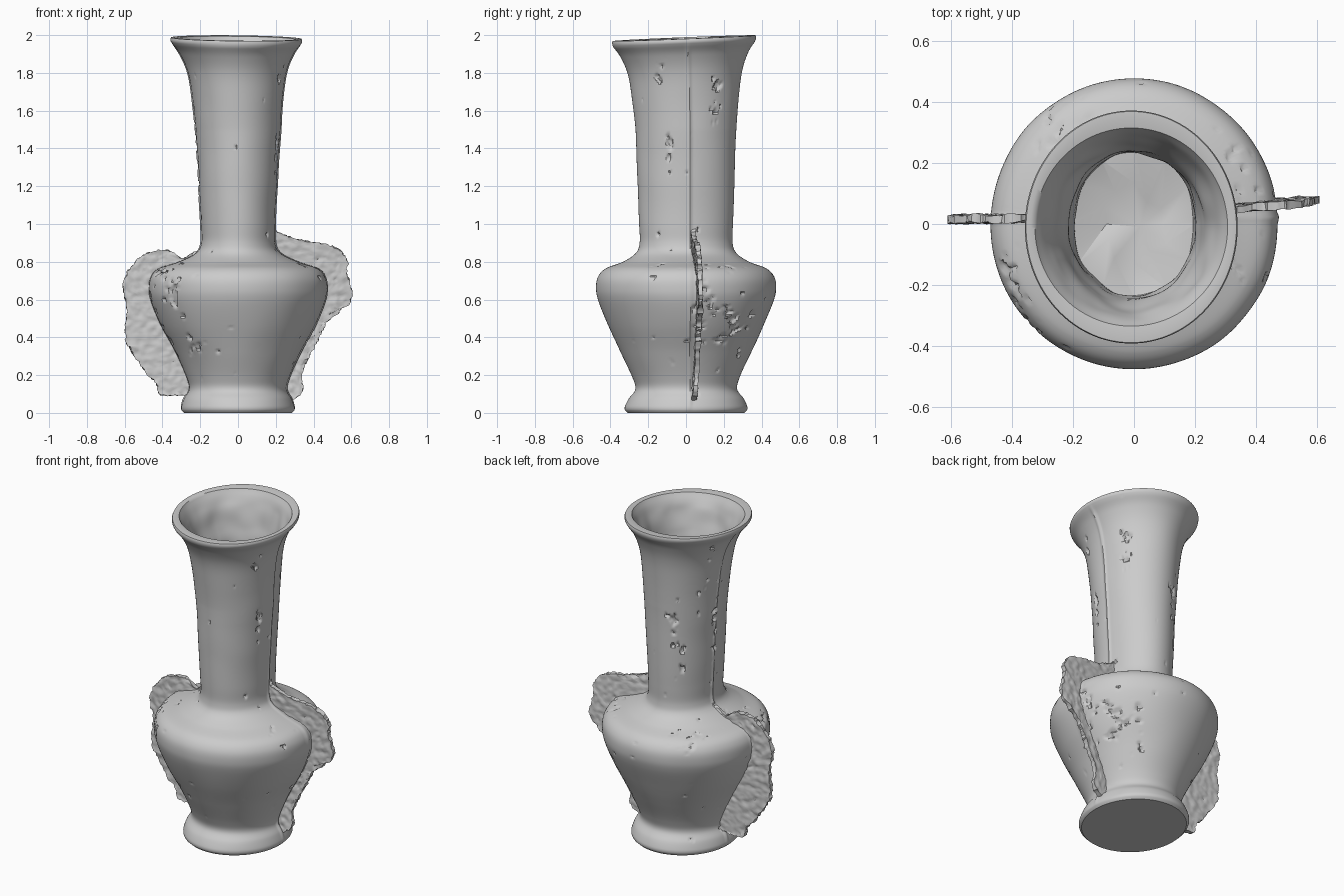
import bpy, bmesh, math, random
from mathutils import Vector, noise

if "Cube" in bpy.data.objects:
    bpy.data.objects.remove(bpy.data.objects["Cube"])

random.seed(4)
SEG = 240


def spline(pts, step):
    """Resample a point list along a Catmull-Rom curve."""
    pts = [Vector(p) for p in pts]
    full = [pts[0] * 2 - pts[1]] + pts + [pts[-1] * 2 - pts[-2]]
    out = []
    for a, b, c, d in zip(full, full[1:], full[2:], full[3:]):
        n = max(1, round((c - b).length / step))
        for i in range(n):
            t = i / n
            out.append(0.5 * (2 * b + (c - a) * t + (2 * a - 5 * b + 4 * c - d) * t * t
                              + (3 * b - a - 3 * c + d) * t ** 3))
    return out + [pts[-1]]


def finish(bm, name, angle):
    bmesh.ops.recalc_face_normals(bm, faces=bm.faces)
    me = bpy.data.meshes.new(name)
    bm.to_mesh(me)
    bm.free()
    ob = bpy.data.objects.new(name, me)
    bpy.context.collection.objects.link(ob)
    bpy.ops.object.select_all(action='DESELECT')
    ob.select_set(True)
    bpy.context.view_layer.objects.active = ob
    bpy.ops.object.shade_smooth_by_angle(angle=math.radians(angle))
    return ob


# Profiles as (x radius, y radius, z): the neck is oval, the belly round
outer = spline([(.298, .322, .012), (.30, .325, .03), (.285, .305, .075), (.258, .27, .125),
                (.272, .285, .19), (.33, .345, .32), (.405, .41, .46), (.46, .463, .59),
                (.472, .477, .66), (.462, .467, .72), (.42, .425, .765), (.315, .335, .80),
                (.225, .268, .845), (.195, .247, .90), (.195, .248, 1.0), (.205, .255, 1.2),
                (.22, .265, 1.45), (.24, .283, 1.68), (.262, .305, 1.81), (.30, .34, 1.90),
                (.338, .374, 1.95), (.348, .38, 1.965)], .011)
rim = [Vector(p) for p in [(.349, .382, 1.975), (.345, .379, 1.984), (.33, .355, 1.985)]]
inner = spline([(.316, .325, 1.981), (.285, .30, 1.93), (.245, .27, 1.83),
                (.212, .245, 1.68), (.198, .232, 1.46)], .014)

# Casting flaws as (angle, height, angular size, height size)
patches = [(-140, .64, 14, .15), (-135, .35, 15, .12), (-148, .74, 22, .06), (25, .76, 20, .06),
           (40, .45, 24, .2), (130, .77, 20, .05), (150, 1.7, 12, .2), (175, 1.35, 8, .4),
           (-25, 1.8, 10, .1), (-20, 1.35, 5, .3), (35, 1.6, 8, .25), (12, .6, 9, .3),
           (188, .45, 9, .3), (125, 1.15, 12, .15), (-30, .76, 14, .04), (110, 1.4, 14, .2)]


def flaw(ang, z, p):
    """Pit depth on the outer wall at an angle and height."""
    w = 0
    for a, h, sa, sh in patches:
        d = (math.degrees(ang) - a + 180) % 360 - 180
        w = max(w, math.exp(-(d / sa) ** 2 - ((z - h) / sh) ** 2))
    n = noise.noise(p * 17) * .6 + noise.noise(p * 38) * .5
    pit = max(0, min(1, (n - .58 + .48 * w) * 7))
    return .014 * pit - .003 * noise.noise(p * 5)


def seam(ang, rad):
    """Raised mould line on both sides."""
    y = math.sin(ang) * rad - .02
    return .007 * math.exp(-(y / .009) ** 2)


# Vase: one skin running over the outer wall, rim and inner neck
bm = bmesh.new()
rings = []
for kind, rows in (("out", outer), ("rim", rim), ("in", inner)):
    for rx, ry, z in rows:
        ring = []
        up = max(0, min(1, (z - 1.5) / .45))
        for k in range(SEG):
            a = math.tau * k / SEG
            c, s = math.cos(a), math.sin(a)
            p = Vector((rx * c, ry * s, z))
            d = 0
            if kind == "out":
                edge = min(1, (z - .012) / .05, (1.965 - z) / .05)
                d = edge * (seam(a, ry) - flaw(a, z, p))
            elif kind == "in":
                d = min(1, (1.981 - z) / .08) * .011 * noise.noise(p * 9)
            p += Vector((c * d, s * d, 0))
            p.x -= .009 * up
            p.y -= .01 * up
            p.z += up * (.04 * p.y - .012 * p.x)
            ring.append(bm.verts.new(p))
        rings.append(ring)
for r0, r1 in zip(rings, rings[1:]):
    for k in range(SEG):
        j = (k + 1) % SEG
        bm.faces.new((r0[k], r0[j], r1[j], r1[k]))

# Flat foot
foot = [bm.verts.new((v.co.x * .96, v.co.y * .96, 0)) for v in rings[0]]
for k in range(SEG):
    j = (k + 1) % SEG
    bm.faces.new((foot[k], foot[j], rings[0][j], rings[0][k]))
bm.faces.new(foot)

# Coarse, jagged floor blocking the neck
core = []
for k in range(12):
    a, r = math.tau * k / 12, random.uniform(.08, .14)
    core.append(bm.verts.new((r * math.cos(a), r * math.sin(a), 1.44 + random.uniform(-.02, .02))))
last = rings[-1]
n = SEG // 12
for k in range(12):
    for i in range(n):
        bm.faces.new((last[k * n + i], last[(k * n + i + 1) % SEG], core[k]))
    bm.faces.new((core[k], last[(k * n + n) % SEG], core[(k + 1) % 12]))
mid = bm.verts.new((.02, -.01, 1.43))
for k in range(12):
    bm.faces.new((core[k], core[(k + 1) % 12], mid))
finish(bm, "vase", 40)


def wall_x(z):
    """Outer x radius of the vase at a height."""
    return min(outer, key=lambda p: abs(p.z - z)).x


def fin(name, outline, side, y_of):
    """Ragged sheet of casting flash from the wall out to an outline (x, z)."""
    bm = bmesh.new()
    path = spline([(x, z, 0) for x, z in outline], .010)
    z0, z1 = outline[0][1], outline[-1][1]
    cols, sheets = 22, []
    for face in (-1, 1):
        grid = []
        for i, q in enumerate(path):
            t = i / (len(path) - 1)
            zi = z0 + (z1 - z0) * t
            root = Vector((wall_x(zi) - .03, zi))
            end = Vector((q.x, q.y))
            end += Vector((noise.noise(Vector((t * 35, side, 0))) * .013 + random.uniform(-.004, .004),
                           random.uniform(-.005, .005)))
            row = []
            for j in range(cols + 1):
                u = j / cols
                p = root.lerp(end, u)
                v = Vector((p.x * 30, p.y * 30, face * 9 + side))
                h = .013 + .006 * noise.noise(v) - .007 * max(0, noise.noise(v * 1.7) - .15)
                h += .008 * max(0, u - .8) * 5 * noise.noise(v * .6)
                row.append(bm.verts.new((side * p.x, y_of(p.x, p.y) + face * h, p.y)))
            grid.append(row)
        for r0, r1 in zip(grid, grid[1:]):
            for j in range(cols):
                bm.faces.new((r0[j], r0[j + 1], r1[j + 1], r1[j]))
        sheets.append(grid)
    # Close the border between both faces
    loops = [[r[0] for r in g] + g[-1][1:] + [r[-1] for r in g[-2::-1]] + g[0][-2:0:-1] for g in sheets]
    m = len(loops[0])
    for k in range(m):
        j = (k + 1) % m
        bm.faces.new((loops[0][k], loops[0][j], loops[1][j], loops[1][k]))
    finish(bm, name, 35)


# Casting flash fins on both sides of the belly
fin("right_fin", [(.17, .98), (.25, .94), (.38, .905), (.51, .88), (.575, .815), (.58, .73),
                  (.605, .615), (.55, .55), (.48, .49), (.435, .41), (.385, .31), (.34, .21),
                  (.345, .13), (.31, .08), (.27, .06)], 1,
    lambda x, z: .02 + .075 * x + .015 * math.sin(min(1, max(0, z)) * math.pi))
fin("left_fin", [(.17, .89), (.25, .84), (.30, .82), (.37, .862), (.465, .85), (.545, .80),
                 (.608, .68), (.588, .545), (.60, .415), (.56, .32), (.49, .217), (.43, .15),
                 (.42, .10), (.33, .09), (.26, .10)], -1,
    lambda x, z: .022 - .01 * x)
